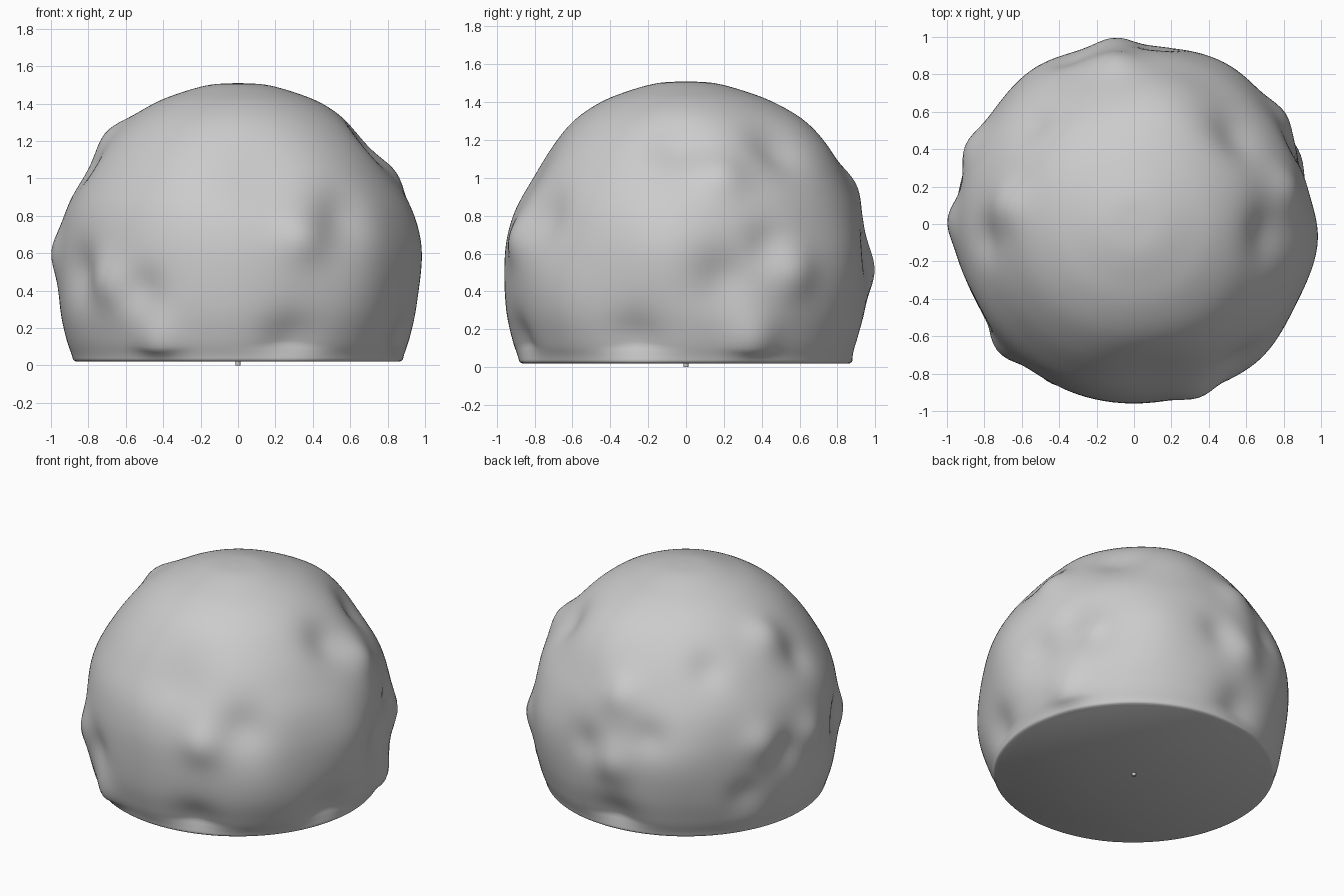
import bpy, bmesh, math
from mathutils import Vector

cube = bpy.data.objects.get("Cube")
if cube:
    bpy.data.objects.remove(cube, do_unlink=True)

stone = bpy.data.materials.new("stone_grey")
stone.use_nodes = True
grey = (0.6, 0.6, 0.6, 1)
stone.diffuse_color = grey
stone.node_tree.nodes["Principled BSDF"].inputs["Base Color"].default_value = grey

# Dome outline from the crown down to the base rim (radius, height)
profile = [(0, 1.51), (.15, 1.5), (.3, 1.46), (.45, 1.4), (.6, 1.3), (.73, 1.16),
           (.83, 1.01), (.91, .85), (.95, .68), (.96, .5), (.95, .3), (.92, .15),
           (.89, .06), (.88, .03), (.865, .02)]

# Surface features, each kind with one size, placed by (compass degrees, height)
ridges = [(13, 1), (36, .5), (23, .15), (291, .68), (242, .13), (223, .45),
          (172, 1.22), (179, .6), (155, .65), (97, .95), (96, .52)]
swells = [(354, .62), (313, .4), (122, .55), (59, .55), (75, 1.2)]
hollows = [(356, 1.18), (41, 1.15), (12, .47), (343, .14), (288, .12), (307, .8),
           (208, .5), (96, .12)]
dips = [(27, .65), (238, .4), (186, 1.06), (167, .55), (148, .3), (84, .6),
        (111, .72), (135, 1.12)]
flats = [(277, 1.02)]
# Places, width and push (negative pushes inward)
features = [(ridges, .13, .042), (swells, .25, .03), (hollows, .16, -.047),
            (dips, .12, -.03), (flats, .25, -.04)]


def smooth_path(points, steps):
    """Catmull-Rom curve through the outline points."""
    pts = [Vector(p) for p in points]
    pts = [2 * pts[0] - pts[1]] + pts + [2 * pts[-1] - pts[-2]]
    path = []
    for a, b, c, d in zip(pts, pts[1:], pts[2:], pts[3:]):
        for i in range(steps):
            t = i / steps
            path.append(.5 * (2 * b + (c - a) * t + (2 * a - 5 * b + 4 * c - d) * t * t
                              + (3 * b - a - 3 * c + d) * t ** 3))
    return path + [pts[-2]]


def on_surface(path, degrees, height):
    """Point on the plain dome at a compass angle and height."""
    radius = min(path, key=lambda p: abs(p.y - height)).x
    angle = math.radians(degrees)
    return Vector((radius * math.cos(angle), radius * math.sin(angle), height))


def weather(point, lumps):
    """Push a surface point in or out, fading to nothing at the base rim."""
    fade = min(1, max(0, (point.z - .02) / .08))
    push = sum(amount * math.exp(-((point - centre).length / width) ** 2)
               for centre, width, amount in lumps)
    return point + (point - Vector((0, 0, .55))).normalized() * push * fade


def finish(bm, name):
    mesh = bpy.data.meshes.new(name)
    bm.to_mesh(mesh)
    bm.free()
    obj = bpy.data.objects.new(name, mesh)
    bpy.context.collection.objects.link(obj)
    mesh.materials.append(stone)
    bpy.ops.object.select_all(action="DESELECT")
    obj.select_set(True)
    bpy.context.view_layer.objects.active = obj
    bpy.ops.object.shade_smooth_by_angle(angle=math.radians(40))


# Boulder: spin the outline, close the flat base, then weather the surface
bm = bmesh.new()
path = smooth_path(profile, 6)
verts = [bm.verts.new((p.x, 0, p.y)) for p in path]
edges = [bm.edges.new(pair) for pair in zip(verts, verts[1:])]
bmesh.ops.spin(bm, geom=verts + edges, axis=(0, 0, 1), cent=(0, 0, 0),
               angle=math.tau, steps=160)
bmesh.ops.remove_doubles(bm, verts=bm.verts, dist=.0005)
bmesh.ops.holes_fill(bm, edges=[e for e in bm.edges if e.is_boundary], sides=0)
lumps = [(on_surface(path, *place), width, amount)
         for places, width, amount in features for place in places]
for vert in bm.verts:
    vert.co = weather(vert.co, lumps)
bmesh.ops.recalc_face_normals(bm, faces=bm.faces)
finish(bm, "boulder")

# Small peg under the centre of the base
bm = bmesh.new()
bmesh.ops.create_cone(bm, cap_ends=True, segments=16, radius1=.013, radius2=.013, depth=.04)
bmesh.ops.translate(bm, verts=bm.verts, vec=(0, 0, .02))
finish(bm, "base_peg")
